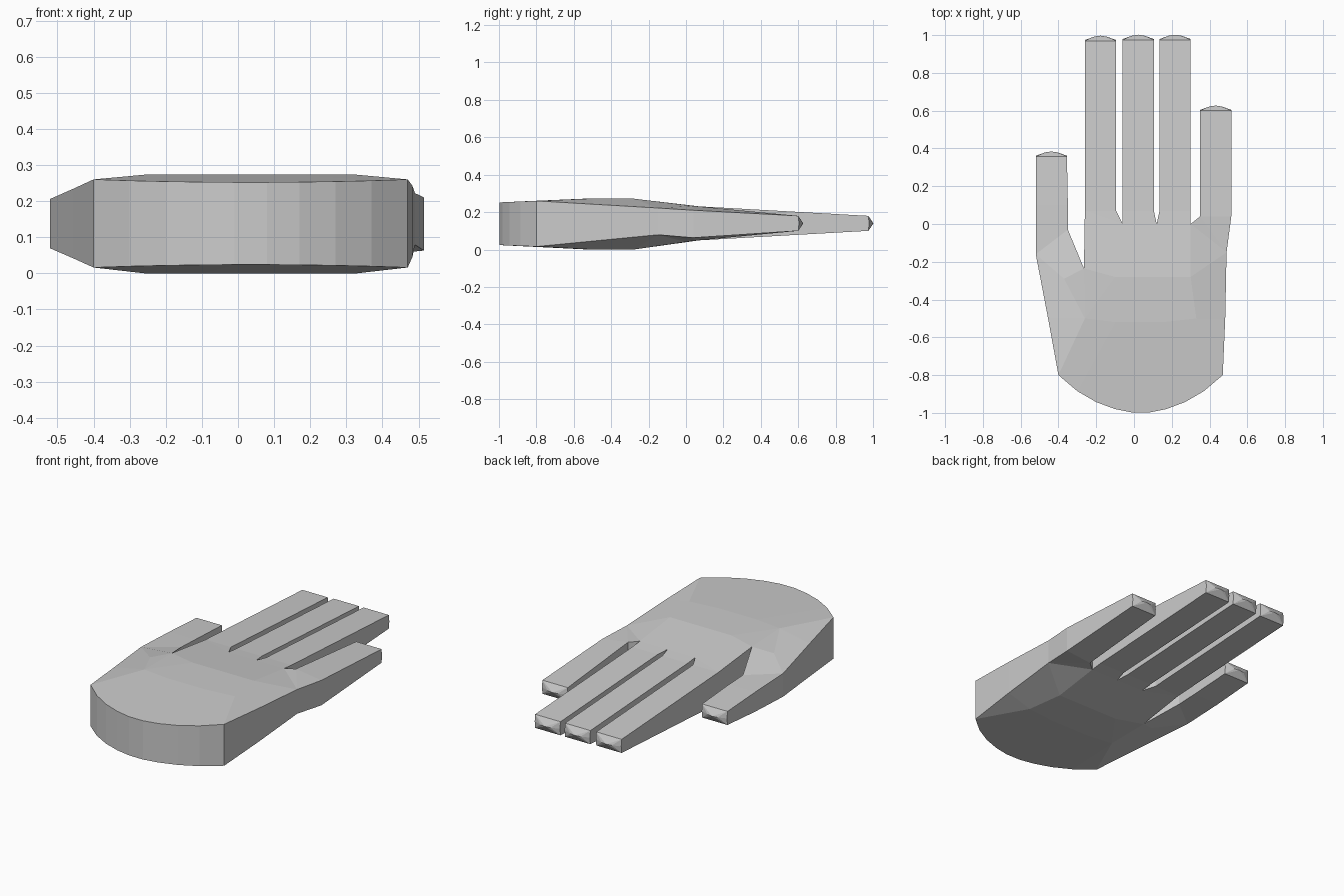
import bpy, bmesh

if "Cube" in bpy.data.objects:
    bpy.data.objects.remove(bpy.data.objects["Cube"])

# Height profiles along y: (y, top z, bottom z)
INNER = [(-1, .252, .024), (-.8, .26, .016), (-.52, .273, .0), (-.28, .272, .0),
         (.05, .232, .048), (.97, .18, .10)]
OUTER = [(-.8, .26, .016), (-.15, .222, .079), (.04, .21, .063), (.6, .18, .10)]
THUMB = [(-.8, .26, .016), (-.16, .206, .069), (.1, .195, .08), (.355, .18, .10)]


def heights(profile, y):
    if y <= profile[0][0]:
        return profile[0][1:]
    for (y0, t0, b0), (y1, t1, b1) in zip(profile, profile[1:]):
        if y <= y1:
            f = (y - y0) / (y1 - y0)
            return t0 + f * (t1 - t0), b0 + f * (b1 - b0)
    return profile[-1][1:]


bm = bmesh.new()
pts = {}   # name -> (top vertex, bottom vertex)


def add(profile, **named):
    for name, (x, y) in named.items():
        t, b = heights(profile, y)
        pts[name] = (bm.verts.new((x, y, t)), bm.verts.new((x, y, b)))


# Rounded heel of the palm
heel = [(-.4, -.8), (-.3, -.885), (-.2, -.943), (-.1, -.98), (-.01, -.998), (.08, -.998),
        (.17, -.98), (.27, -.943), (.37, -.885), (.47, -.8)]
for i, p in enumerate(heel):
    add(INNER, **{f"a{i}": p})

# Palm points, knuckles and finger roots
add(INNER, b1=(-.26, -.5), b2=(-.1, -.52), b3=(.15, -.52), b4=(.33, -.5),
    c2=(-.18, -.15), c3=(-.1, -.28), c4=(.12, -.28), c5=(.3, -.28),
    web=(-.265, -.235), n1=(-.06, 0), n2=(.12, 0), n3=(.3, 0),
    il=(-.26, .07), ir=(-.095, .07), ml=(-.06, .07), mr=(.105, .07),
    rl=(.135, .07), rr=(.3, .07), pl=(.35, .04))
add(OUTER, bR=(.483, -.5), cR=(.49, -.15), pr=(.515, .04))
add(THUMB, bL=(-.455, -.5), cL=(-.52, -.16), tl=(-.52, .1), tr=(-.35, .1), t0=(-.35, -.03))
add([(0, .235, .045)], c1=(-.37, -.29))

faces = [[f"a{i}" for i in range(10)] + ["b4", "b3", "b2", "b1"]]
faces += [s.split() for s in (
    "a0 b1 bL", "a9 bR b4",
    "bL b1 c1 cL", "b1 web c1", "b1 b2 c3 c2 web", "b2 b3 c4 c3", "b3 b4 c5 c4", "b4 bR cR c5",
    "web c2 il", "c2 c3 n1 ir il", "c3 c4 n2 mr ml n1", "c4 c5 n3 rr rl n2", "c5 cR pr pl n3",
    "cL c1 web t0", "cL t0 tr tl")]

# Fingers: root left, root right, tip left x, tip right x, tip y
tips = set()
for l, r, x0, x1, y in [("il", "ir", -.26, -.095, .97), ("ml", "mr", -.06, .105, .975),
                        ("rl", "rr", .135, .3, .975), ("pl", "pr", .35, .515, .6),
                        ("tl", "tr", -.52, -.355, .357)]:
    add([(0, .18, .10)], **{l + "_tip": (x0, y), r + "_tip": (x1, y)})
    faces.append([l, r, r + "_tip", l + "_tip"])
    tips.add((r + "_tip", l + "_tip"))

# Back and palm surfaces
edges = set()
for f in faces:
    bm.faces.new([pts[n][0] for n in f])
    bm.faces.new([pts[n][1] for n in reversed(f)])
    edges.update(zip(f, f[1:] + f[:1]))

# Side walls along the outline, and faceted fingertips
for a, b in edges:
    if (b, a) in edges:
        continue
    (at, ab), (bt, bb) = pts[a], pts[b]
    if (a, b) not in tips:
        bm.faces.new((at, ab, bb, bt))
        continue
    ridge = []
    for f, out in ((0, .004), (.3, .022), (.5, .027), (.7, .022), (1, .004)):
        co = at.co.lerp(bt.co, f)
        ridge.append(bm.verts.new((co.x, co.y + out, .14)))
    for p, q, m in ((at, bt, 0), (bb, ab, 1)):
        line = ridge if m == 0 else ridge[::-1]
        # fan from both corners to the ridge
        bm.faces.new((p, line[0], line[1]))
        bm.faces.new((p, line[1], line[2]))
        bm.faces.new((p, line[2], q))
        bm.faces.new((q, line[2], line[3]))
        bm.faces.new((q, line[3], line[4]))
    # close the slim sides of the tip
    bm.faces.new((at, ab, ridge[0]))
    bm.faces.new((bb, bt, ridge[4]))

bmesh.ops.triangulate(bm, faces=[f for f in bm.faces if len(f.verts) > 4])
bmesh.ops.recalc_face_normals(bm, faces=bm.faces)
mesh = bpy.data.meshes.new("hand")
bm.to_mesh(mesh)
bm.free()

grey = bpy.data.materials.new("light grey")
grey.diffuse_color = (.6, .6, .6, 1)
grey.use_nodes = True
grey.node_tree.nodes["Principled BSDF"].inputs["Base Color"].default_value = grey.diffuse_color
mesh.materials.append(grey)
hand = bpy.data.objects.new("hand", mesh)
bpy.context.collection.objects.link(hand)
